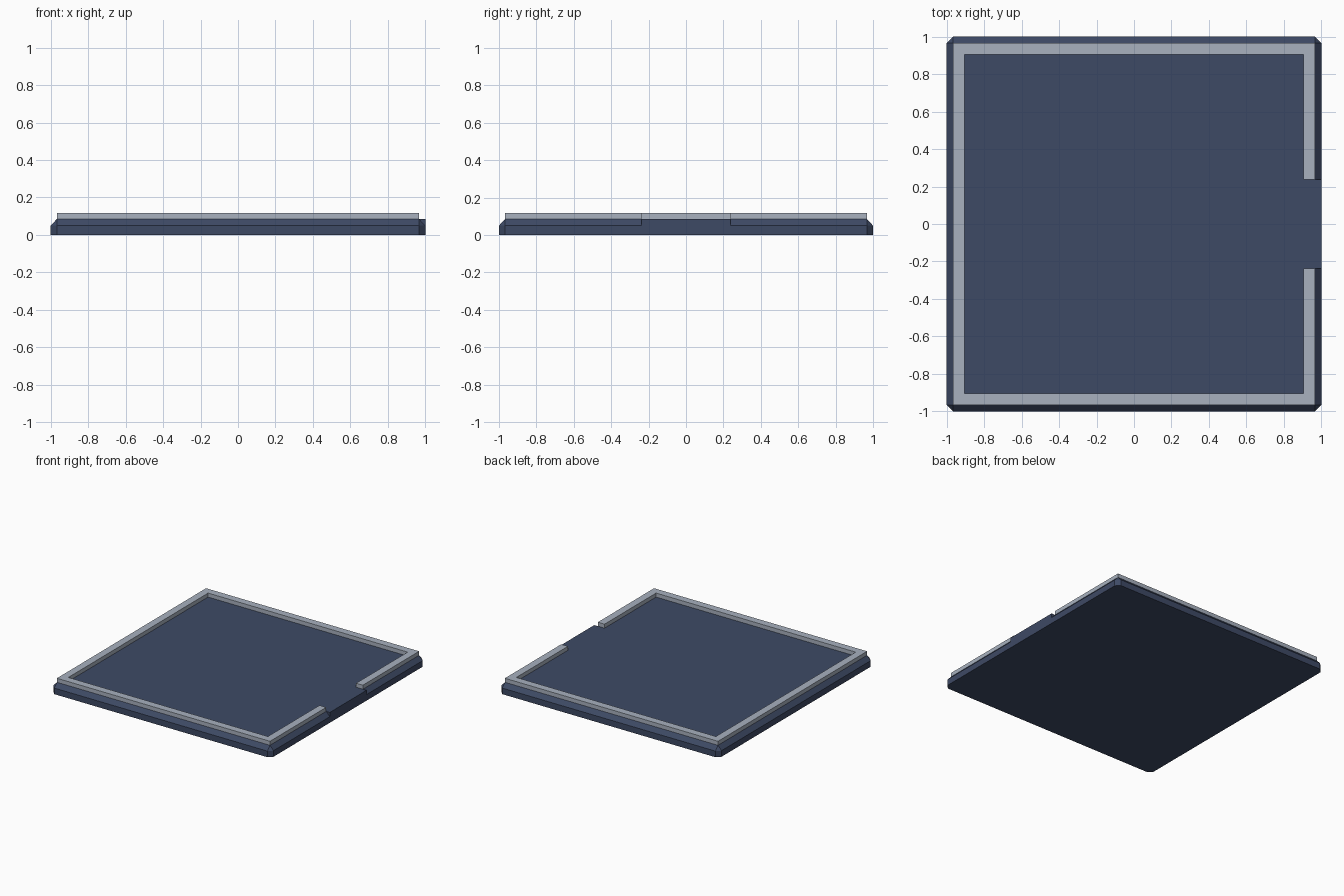
import bpy, bmesh

if "Cube" in bpy.data.objects:
    bpy.data.objects.remove(bpy.data.objects["Cube"])

W = 0.967            # outer edge of the flat top / rim
I = 0.906            # inner edge of the rim
G = 0.238            # half width of the doorway gap
Z_MID, Z_TOP, Z_RIM = 0.05, 0.085, 0.118


def material(name, rgb):
    m = bpy.data.materials.new(name)
    m.diffuse_color = (*rgb, 1.0)
    m.use_nodes = True
    m.node_tree.nodes["Principled BSDF"].inputs["Base Color"].default_value = m.diffuse_color
    return m


def make(name, bm, mat):
    bmesh.ops.recalc_face_normals(bm, faces=bm.faces)
    me = bpy.data.meshes.new(name)
    bm.to_mesh(me)
    bm.free()
    me.materials.append(mat)
    ob = bpy.data.objects.new(name, me)
    bpy.context.collection.objects.link(ob)
    return ob


def ring(bm, pts, z):
    return [bm.verts.new((x, y, z)) for x, y in pts]


def walls(bm, a, b):
    n = len(a)
    for i in range(n):
        j = (i + 1) % n
        bm.faces.new((a[i], a[j], b[j], b[i]))


navy = material("dark slate blue", (0.048, 0.068, 0.130))
grey = material("light blue grey", (0.392, 0.440, 0.520))

# Floor slab: cut corners, bevelled top edge, square threshold on the right
outline = [(-W, -1), (W, -1), (1, -W), (1, -G), (1, G),
           (1, W), (W, 1), (-W, 1), (-1, W), (-1, -W)]
top_pts = [(-W, -W), (W, -W), (W, -G), (1, -G), (1, G), (W, G), (W, W), (-W, W)]
bm = bmesh.new()
low = ring(bm, outline, 0)
M = ring(bm, outline, Z_MID)
T = ring(bm, top_pts, Z_TOP)
bm.faces.new(low[::-1])
walls(bm, low, M)
bm.faces.new(T)
# Bevel faces as (mid ring indices, top ring indices)
for m, t in [((0, 1), (1, 0)), ((1, 2), (1,)), ((2, 3), (2, 1)), ((3,), (3, 2)),
             ((3, 4), (4, 3)), ((4,), (5, 4)), ((4, 5), (6, 5)), ((5, 6), (6,)),
             ((6, 7), (7, 6)), ((7, 8), (7,)), ((8, 9), (0, 7)), ((9, 0), (0,))]:
    bm.faces.new([M[i] for i in m] + [T[i] for i in t])
make("floor_slab", bm, navy)

# Raised rim around the floor, open at the threshold
rim_pts = [(W, G), (W, W), (-W, W), (-W, -W), (W, -W), (W, -G),
           (I, -G), (I, -I), (-I, -I), (-I, I), (I, I), (I, G)]
bm = bmesh.new()
a = ring(bm, rim_pts, Z_TOP)
b = ring(bm, rim_pts, Z_RIM)
walls(bm, a, b)
for i in range(5):
    for r in (a, b):
        bm.faces.new((r[i], r[i + 1], r[10 - i], r[11 - i]))
make("raised_rim", bm, grey)
